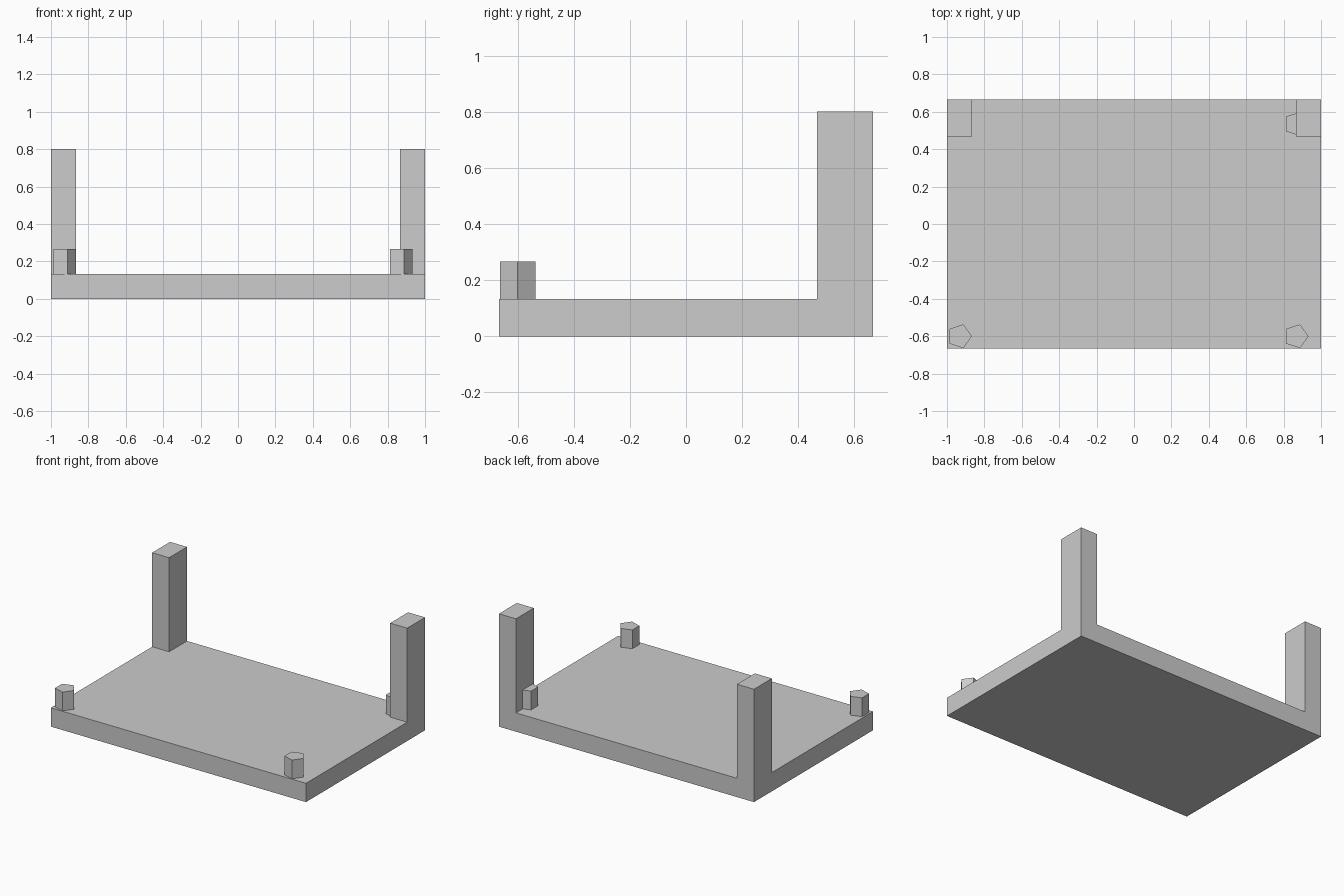
import bpy

cube = bpy.data.objects.get("Cube")
if cube:
    bpy.data.objects.remove(cube, do_unlink=True)

# Single plain colour
grey = bpy.data.materials.new("light_grey")
grey.use_nodes = True
colour = (0.604, 0.604, 0.604, 1)
grey.diffuse_color = colour
grey.node_tree.nodes["Principled BSDF"].inputs["Base Color"].default_value = colour

SLAB = 0.1333        # slab thickness
HALF_X, HALF_Y = 1.0, 0.6667


def finish(obj, name):
    obj.name = name
    obj.data.materials.append(grey)
    return obj


def box(name, low, high):
    centre = [(a + b) / 2 for a, b in zip(low, high)]
    bpy.ops.mesh.primitive_cube_add(size=1, location=centre)
    obj = bpy.context.object
    obj.scale = [b - a for a, b in zip(low, high)]
    bpy.ops.object.transform_apply(location=False, rotation=False, scale=True)
    return finish(obj, name)


def peg(name, x, y, radius=0.0667, height=0.1333):
    # Five-sided peg with one corner pointing to +x
    bpy.ops.mesh.primitive_cylinder_add(
        vertices=5, radius=radius, depth=height,
        location=(x, y, SLAB + height / 2), rotation=(0, 0, -1.5708))
    return finish(bpy.context.object, name)


# Flat slab
box("base_slab", (-HALF_X, -HALF_Y, 0), (HALF_X, HALF_Y, SLAB))

# Tall posts on the rear corners
for side, x in (("right", -HALF_X), ("left", HALF_X - 0.1333)):
    box(side + "_rear_post", (x, 0.4667, SLAB), (x + 0.1333, HALF_Y, 0.8))

# Short pegs; the rear one is partly sunk into its post
peg("right_front_peg", -0.9333, -0.6)
peg("left_front_peg", 0.8667, -0.6)
peg("left_rear_peg", 0.8667, 0.535)
